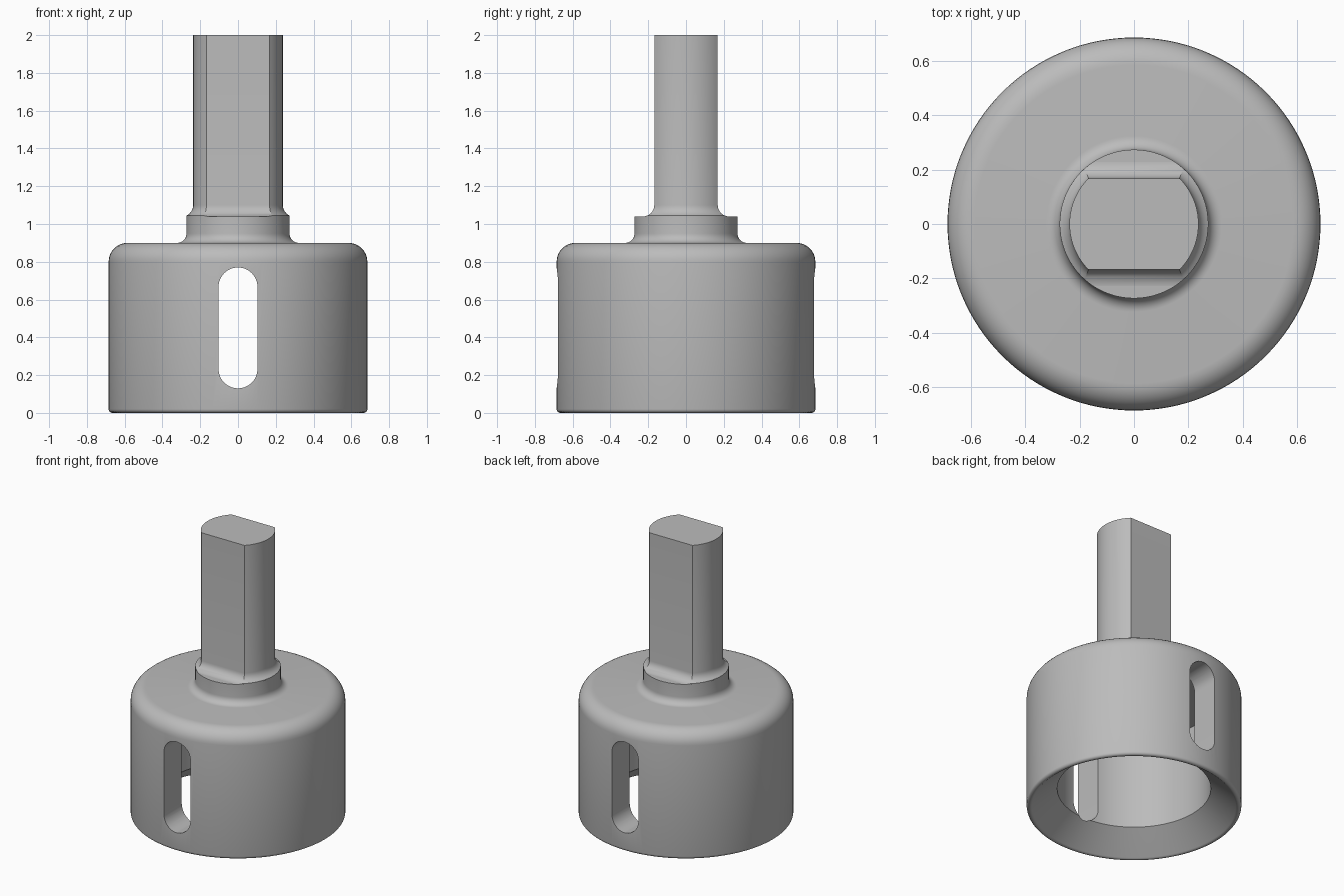
import bpy, bmesh, math

if "Cube" in bpy.data.objects:
    bpy.data.objects.remove(bpy.data.objects["Cube"])

metal = bpy.data.materials.new("plain_grey")
metal.diffuse_color = (0.5, 0.5, 0.5, 1)
metal.use_nodes = True
metal.node_tree.nodes["Principled BSDF"].inputs["Base Color"].default_value = metal.diffuse_color


def arc(cr, cz, rad, a0, a1, n=8):
    """Points on a circular arc in the (radius, z) plane, angles in degrees."""
    return [(cr + rad * math.cos(math.radians(a0 + (a1 - a0) * i / n)),
             cz + rad * math.sin(math.radians(a0 + (a1 - a0) * i / n)))
            for i in range(n + 1)]


def finish(name, bm):
    bmesh.ops.recalc_face_normals(bm, faces=bm.faces)
    me = bpy.data.meshes.new(name)
    bm.to_mesh(me)
    bm.free()
    ob = bpy.data.objects.new(name, me)
    bpy.context.collection.objects.link(ob)
    me.materials.append(metal)
    return ob


def smooth(ob):
    bpy.ops.object.select_all(action='DESELECT')
    ob.select_set(True)
    bpy.context.view_layer.objects.active = ob
    bpy.ops.object.shade_smooth_by_angle(angle=math.radians(25))


# Cup and collar: one turned profile, from the bore ceiling round to the collar top
profile = [(0, 0.78), (0.49, 0.78), (0.49, 0.14)]
profile += arc(0.665, 0.02, 0.02, -140, 0, 6)
profile += arc(0.585, 0.80, 0.10, 0, 90)
profile += arc(0.323, 0.95, 0.05, 270, 180)
profile += [(0.273, 1.04), (0, 1.04)]
bm = bmesh.new()
verts = [bm.verts.new((r, 0, z)) for r, z in profile]
edges = [bm.edges.new(p) for p in zip(verts, verts[1:])]
bmesh.ops.spin(bm, geom=verts + edges, cent=(0, 0, 0), axis=(0, 0, 1),
               angle=math.tau, steps=128)
bmesh.ops.remove_doubles(bm, verts=bm.verts, dist=1e-5)
cup = finish("cup_body", bm)

# Slot through front and back walls
bm = bmesh.new()
outline = arc(0, 0.667, 0.103, 0, 180, 24) + arc(0, 0.233, 0.103, 180, 360, 24)
face = bm.faces.new([bm.verts.new((x, -1, z)) for x, z in outline])
ext = bmesh.ops.extrude_face_region(bm, geom=[face])
bmesh.ops.translate(bm, vec=(0, 2, 0),
                    verts=[g for g in ext["geom"] if isinstance(g, bmesh.types.BMVert)])
cutter = finish("slot_cutter", bm)
cutter.hide_render = True
mod = cup.modifiers.new("slots", 'BOOLEAN')
mod.operation, mod.solver, mod.object = 'DIFFERENCE', 'EXACT', cutter
bpy.context.view_layer.objects.active = cup
bpy.ops.object.modifier_apply(modifier=mod.name)
bpy.data.objects.remove(cutter)
smooth(cup)

# Shaft with two flats, flaring into the collar through a small fillet
FILLET, N = 0.06, 20
levels = [(FILLET - FILLET * math.sin(t), 1.04 + FILLET - FILLET * math.cos(t))
          for t in (math.radians(90 * i / 8) for i in range(9))] + [(0, 2.0)]
bm = bmesh.new()
rings = []
for flare, z in levels:
    r, flat = min(0.237 + flare, 0.273), 0.168 + flare
    a = math.asin(flat / r)
    ring = []
    for base in (0, math.pi):
        for i in range(N + 1):
            t = base - a + 2 * a * i / N
            ring.append(bm.verts.new((r * math.cos(t), r * math.sin(t), z)))
    rings.append(ring)
for lo, hi in zip(rings, rings[1:]):
    for i in range(len(lo)):
        j = (i + 1) % len(lo)
        bm.faces.new((lo[i], lo[j], hi[j], hi[i]))
bm.faces.new(rings[-1])
smooth(finish("flatted_shaft", bm))
